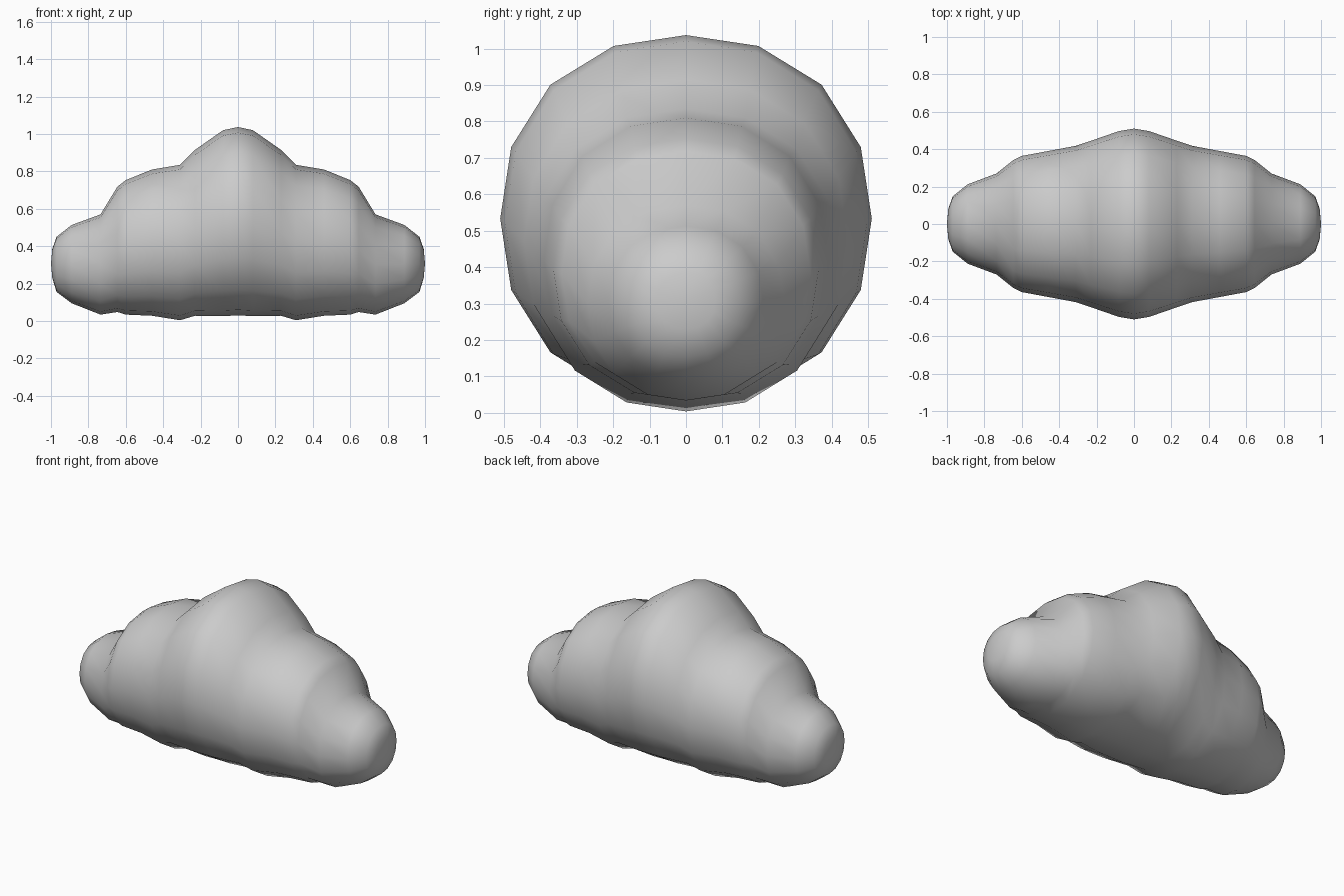
import bpy, bmesh
from math import sin, cos, tau

if "Cube" in bpy.data.objects:
    bpy.data.objects.remove(bpy.data.objects["Cube"])

SIDES = 16

# Half profile from the middle outwards: (x, top z, bottom z, half depth)
profile = [
    (0.0, 1.037, 0.03, 0.51), (0.08, 1.02, 0.026, 0.497),
    (0.23, 0.915, 0.028, 0.445), (0.31, 0.835, 0.004, 0.418),
    (0.46, 0.81, 0.028, 0.39), (0.60, 0.753, 0.034, 0.364),
    (0.645, 0.718, 0.048, 0.342), (0.735, 0.57, 0.034, 0.27),
    (0.89, 0.513, 0.095, 0.212), (0.97, 0.45, 0.155, 0.147),
    (0.993, 0.385, 0.23, 0.08),
]
TIP = (1.0, 0.0, 0.307)


def ring(bm, x, top, bottom, depth):
    """One slightly squared-off round cross-section."""
    verts = []
    for i in range(SIDES):
        c, s = cos(tau * i / SIDES), sin(tau * i / SIDES)
        k = (abs(c) ** 2.2 + abs(s) ** 2.2) ** (-1 / 2.2)
        verts.append(bm.verts.new((x, depth * k * c,
                                   (top + bottom) / 2 + (top - bottom) / 2 * k * s)))
    return verts


bm = bmesh.new()
# Mirror the half profile to get the whole row of puffs
full = [(-x, t, b, d) for x, t, b, d in reversed(profile[1:])] + profile
rings = [ring(bm, *p) for p in full]
for a, b in zip(rings, rings[1:]):
    for i in range(SIDES):
        j = (i + 1) % SIDES
        bm.faces.new((a[i], a[j], b[j], b[i]))
# Rounded ends
for r, side in ((rings[0], -1), (rings[-1], 1)):
    tip = bm.verts.new((side * TIP[0], TIP[1], TIP[2]))
    for i in range(SIDES):
        bm.faces.new((r[i], r[(i + 1) % SIDES], tip))
bmesh.ops.recalc_face_normals(bm, faces=bm.faces)
for f in bm.faces:
    f.smooth = True

mesh = bpy.data.meshes.new("cloud")
bm.to_mesh(mesh)
bm.free()
cloud = bpy.data.objects.new("cloud", mesh)
bpy.context.collection.objects.link(cloud)
